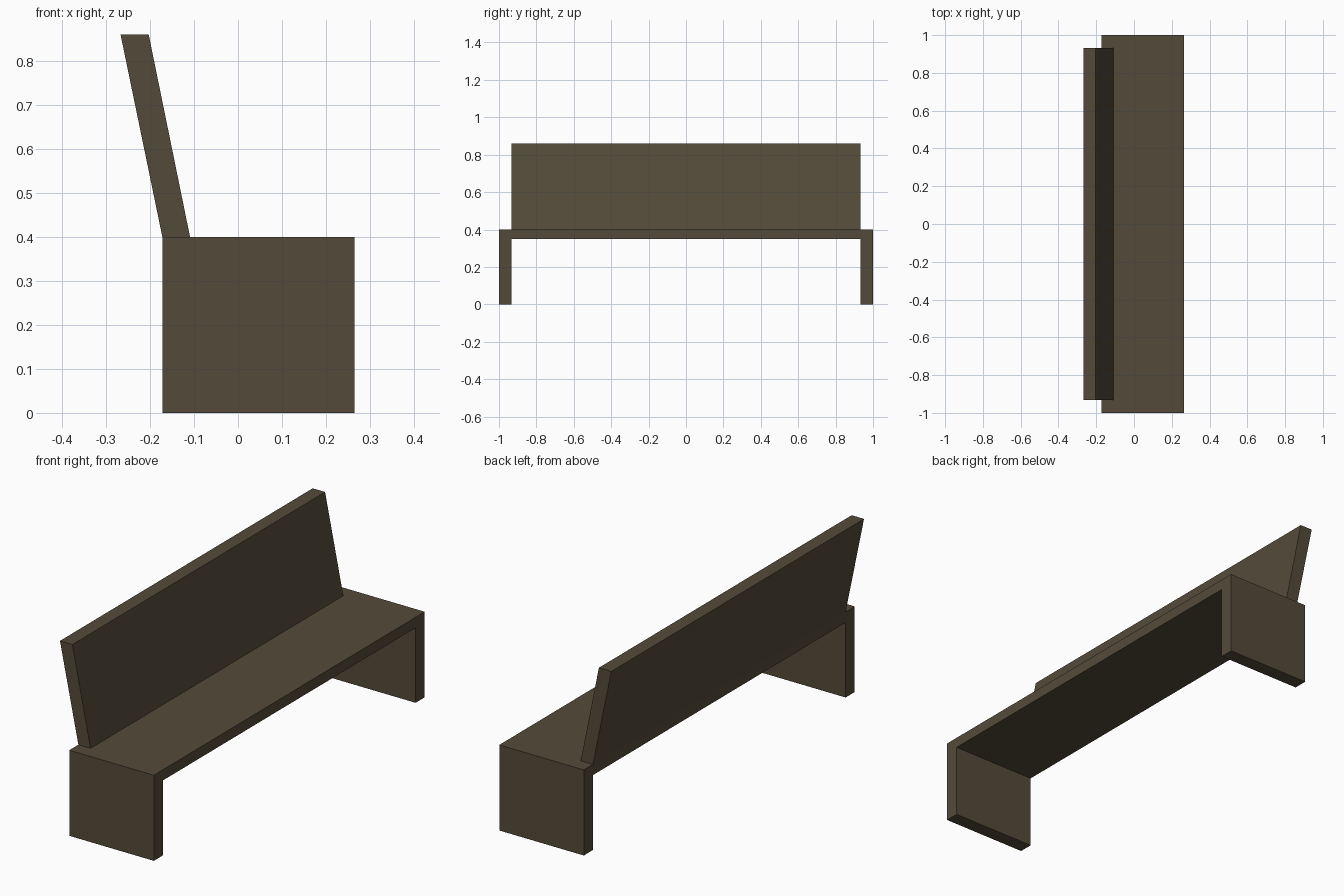
import bpy, bmesh
from mathutils import Vector

if "Cube" in bpy.data.objects:
    bpy.data.objects.remove(bpy.data.objects["Cube"])

wood = bpy.data.materials.new("dark brown wood")
wood.diffuse_color = (0.088, 0.069, 0.041, 1.0)
wood.use_nodes = True
wood.node_tree.nodes["Principled BSDF"].inputs["Base Color"].default_value = wood.diffuse_color


def extrude_profile(name, points, offset):
    """Extrude a closed 3D profile along an offset into a solid."""
    bm = bmesh.new()
    face = bm.faces.new([bm.verts.new(p) for p in points])
    ret = bmesh.ops.extrude_face_region(bm, geom=[face], use_keep_orig=True)
    moved = [g for g in ret["geom"] if isinstance(g, bmesh.types.BMVert)]
    bmesh.ops.translate(bm, verts=moved, vec=Vector(offset))
    bmesh.ops.recalc_face_normals(bm, faces=bm.faces[:])
    mesh = bpy.data.meshes.new(name)
    bm.to_mesh(mesh)
    bm.free()
    mesh.materials.append(wood)
    obj = bpy.data.objects.new(name, mesh)
    bpy.context.collection.objects.link(obj)
    return obj


X_BACK, X_FRONT = -0.172, 0.265
SEAT_TOP, SEAT_BOTTOM, INNER = 0.40, 0.35, 0.933

# Seat and both slab legs: one bridge-shaped profile in the y-z plane
bridge = [(-1, 0), (-INNER, 0), (-INNER, SEAT_BOTTOM), (INNER, SEAT_BOTTOM),
          (INNER, 0), (1, 0), (1, SEAT_TOP), (-1, SEAT_TOP)]
extrude_profile("seat_and_legs", [(X_BACK, y, z) for y, z in bridge],
                (X_FRONT - X_BACK, 0, 0))

# Leaning backrest: parallelogram profile in the x-z plane
lean = [(X_BACK, SEAT_TOP), (-0.109, SEAT_TOP), (-0.203, 0.86), (-0.267, 0.86)]
extrude_profile("backrest", [(x, -INNER, z) for x, z in lean],
                (0, 2 * INNER, 0))
